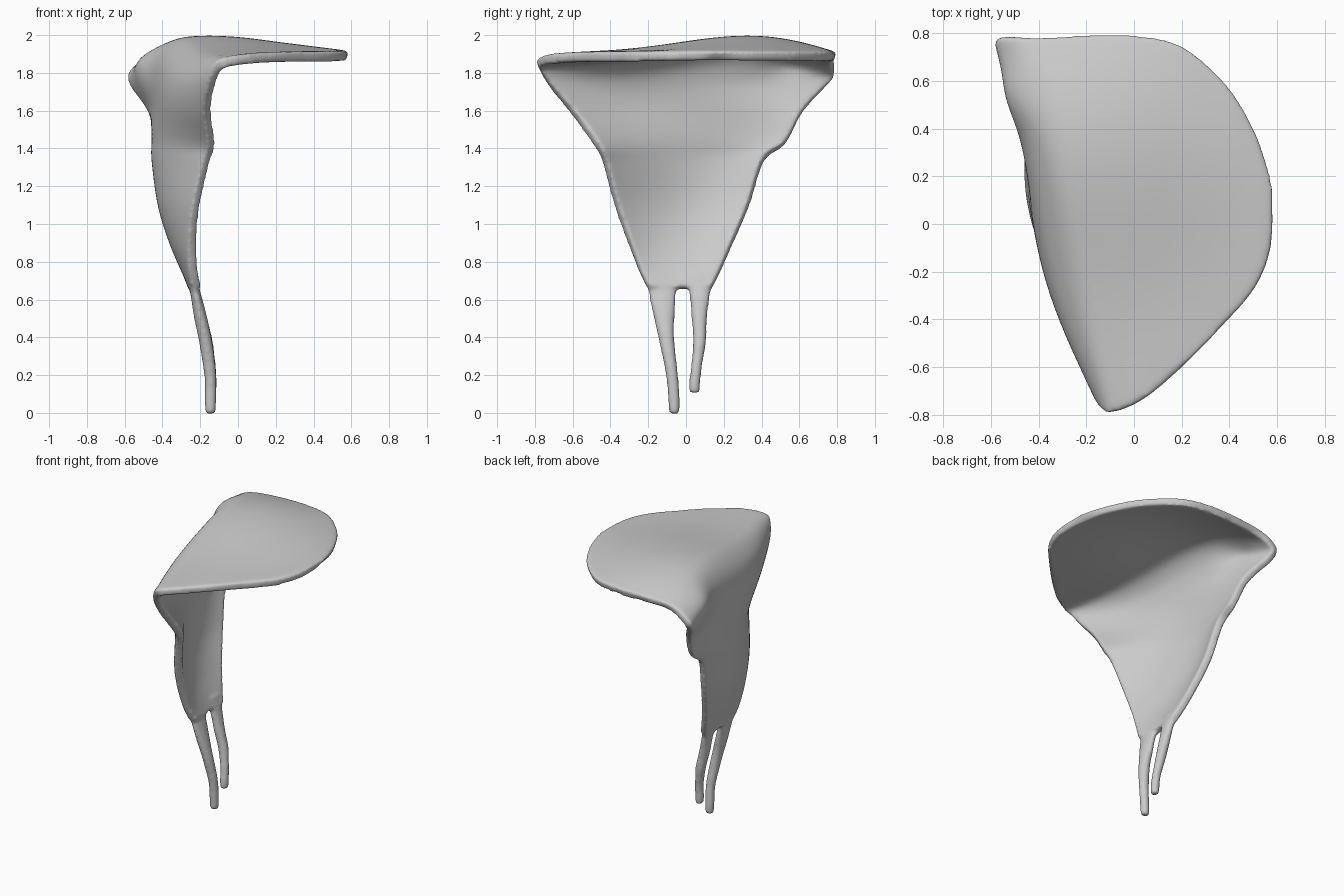
import bpy, bmesh, math
from mathutils import Vector

if "Cube" in bpy.data.objects:
    bpy.data.objects.remove(bpy.data.objects["Cube"])

# Sheet sections: front edge, middle, back edge of each row
CAP = [
    ((.575, -.09, 1.888), (.579, .01, 1.889), (.575, .10, 1.888)),
    ((.545, -.19, 1.887), (.555, .05, 1.893), (.545, .27, 1.887)),
    ((.490, -.29, 1.886), (.500, .06, 1.900), (.490, .41, 1.886)),
    ((.385, -.41, 1.885), (.395, .08, 1.910), (.385, .58, 1.886)),
    ((.200, -.600, 1.882), (.200, .07, 1.929), (.200, .74, 1.885)),
    ((.060, -.72, 1.874), (.020, .05, 1.944), (.000, .785, 1.885)),
    ((-.03, -.77, 1.862), (-.15, .05, 1.946), (-.22, .785, 1.882)),
    ((-.09, -.787, 1.845), (-.27, .05, 1.928), (-.40, .775, 1.87)),
]
WALL = [
    ((-.12, -.765, 1.80), (-.355, .05, 1.855), (-.510, .785, 1.83)),
    ((-.143, -.71, 1.72), (-.388, .02, 1.75), (-.56, .765, 1.76)),
    ((-.16, -.60, 1.59), (-.400, .02, 1.61), (-.45, .620, 1.60)),
    ((-.138, -.475, 1.42), (-.400, .02, 1.44), (-.405, .525, 1.43)),
    ((-.17, -.430, 1.32), (-.405, .02, 1.33), (-.395, .410, 1.34)),
    ((-.22, -.370, 1.10), (-.385, .00, 1.10), (-.36, .330, 1.10)),
    ((-.24, -.300, .90), (-.33, -.02, .90), (-.31, .245, .90)),
    ((-.235, -.240, .74), (-.265, -.03, .74), (-.258, .175, .74)),
    ((-.217, -.200, .66), (-.235, -.03, .66), (-.225, .133, .66)),
]
# Legs: x, y, z, half width
FRONT_LEG = [(-.252, -.125, .74, .085), (-.222, -.124, .62, .074), (-.197, -.115, .5, .056),
             (-.172, -.102, .38, .042), (-.147, -.074, .2, .033), (-.146, -.063, .06, .032),
             (-.146, -.062, -.006, .028)]
BACK_LEG = [(-.250, .075, .74, .075), (-.222, .073, .62, .056), (-.197, .070, .5, .042),
            (-.168, .072, .38, .036), (-.145, .055, .24, .030), (-.141, .046, .16, .031),
            (-.141, .045, .105, .028)]


def catmull(pts, steps):
    """Smooth curve through points of any dimension."""
    pts = [Vector(p) for p in pts]
    p = [2 * pts[0] - pts[1]] + pts + [2 * pts[-1] - pts[-2]]
    out = []
    for i in range(1, len(p) - 2):
        a, b, c, d = p[i - 1:i + 3]
        for k in range(steps):
            t = k / steps
            out.append(.5 * (2 * b + (c - a) * t + (2 * a - 5 * b + 4 * c - d) * t * t
                             + (3 * b - a - 3 * c + d) * t ** 3))
    return out + [pts[-1]]


def bump(v, centre, width):
    return math.exp(-((v - centre) / width) ** 2)


def loft(name, rings, closed):
    bm = bmesh.new()
    vs = [[bm.verts.new(co) for co in r] for r in rings]
    n = len(rings[0])
    for r0, r1 in zip(vs, vs[1:]):
        for j in range(n if closed else n - 1):
            k = (j + 1) % n
            bm.faces.new((r0[j], r0[k], r1[k], r1[j]))
    if closed:
        bm.faces.new(vs[0])
        bm.faces.new(vs[-1][::-1])
    bmesh.ops.recalc_face_normals(bm, faces=bm.faces)
    me = bpy.data.meshes.new(name)
    bm.to_mesh(me)
    bm.free()
    ob = bpy.data.objects.new(name, me)
    bpy.context.collection.objects.link(ob)
    return ob


def leg(name, path):
    rings = []
    for x, y, z, w in catmull(path, 4):
        deep = min(w, .036) - .012 * max(0, min(1, (z - .5) / .2))
        rings.append([(x + deep * math.cos(a), y + w * math.sin(a), z)
                      for a in (math.tau * i / 20 for i in range(20))])
    return loft(name, rings, True)


# Folded cap and curtain wall as one thick sheet: higher dome toward the back,
# an S-wave along the fold and a shoulder beside the back corner
lines = [catmull([r[k] for r in CAP + WALL], 5) for k in range(3)]
rows = []
for n, (f, m, b) in enumerate(zip(*lines)):
    row = []
    for i in range(41):
        t = i / 40
        p = f * (2 * t - 1) * (t - 1) + m * 4 * t * (1 - t) + b * t * (2 * t - 1)
        s = math.sin(math.tau * t)
        p.x -= .028 * bump(n, 45, 7) * s + .04 * bump(n, 41, 4) * bump(t, .83, .09)
        p.z -= .033 * bump(n, 31, 13) * s
        row.append(p)
    rows.append(row)
body = loft("folded_cap_and_wall", rows, False)
sol = body.modifiers.new("thickness", 'SOLIDIFY')
sol.thickness, sol.offset = .054, 0
bpy.context.view_layer.objects.active = body
bpy.ops.object.modifier_apply(modifier="thickness")

# Two thin legs fused into the sheet
parts = [leg("front_leg", FRONT_LEG), leg("back_leg", BACK_LEG)]
bpy.ops.object.select_all(action='DESELECT')
for ob in parts + [body]:
    ob.select_set(True)
bpy.context.view_layer.objects.active = body
bpy.ops.object.join()

# Blend everything into one soft skin
rem = body.modifiers.new("fuse", 'REMESH')
rem.mode, rem.voxel_size, rem.use_smooth_shade = 'VOXEL', .01, True
smo = body.modifiers.new("soften", 'SMOOTH')
smo.factor, smo.iterations = .5, 18
